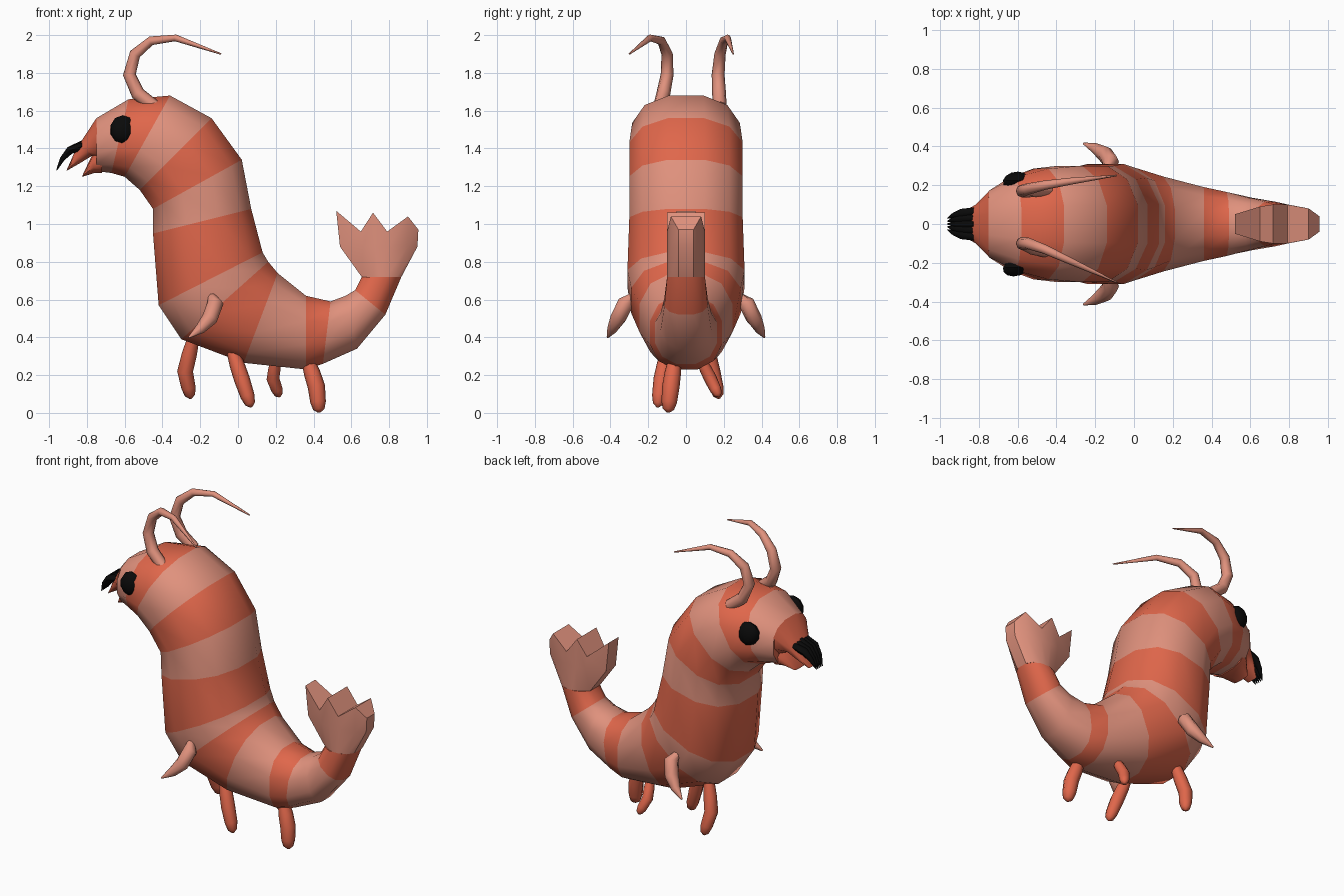
import bpy, bmesh, math
from mathutils import Vector

if "Cube" in bpy.data.objects:
    bpy.data.objects.remove(bpy.data.objects["Cube"])


def material(name, col):
    m = bpy.data.materials.new(name)
    m.diffuse_color = (*col, 1)
    m.use_nodes = True
    m.node_tree.nodes["Principled BSDF"].inputs["Base Color"].default_value = m.diffuse_color
    return m


ORANGE = material("orange shell", (0.745, 0.135, 0.07))
PINK = material("pale pink shell", (0.745, 0.285, 0.205))
BLACK = material("black", (0.003, 0.003, 0.003))


def finish(name, bm, mats, angle=50):
    bmesh.ops.recalc_face_normals(bm, faces=bm.faces)
    me = bpy.data.meshes.new(name)
    bm.to_mesh(me)
    bm.free()
    for m in mats:
        me.materials.append(m)
    ob = bpy.data.objects.new(name, me)
    bpy.context.collection.objects.link(ob)
    bpy.context.view_layer.objects.active = ob
    ob.select_set(True)
    bpy.ops.object.shade_smooth_by_angle(angle=math.radians(angle))
    ob.select_set(False)
    return ob


def loft(name, rings, mats, pick=lambda i: 0, angle=50, caps=(True, True)):
    """Skin closed rings of equal length; pick gives each band's material."""
    bm = bmesh.new()
    vs = [[bm.verts.new(p) for p in r] for r in rings]
    n = len(vs[0])
    for i in range(len(vs) - 1):
        for k in range(n):
            f = bm.faces.new((vs[i][k], vs[i][(k + 1) % n],
                              vs[i + 1][(k + 1) % n], vs[i + 1][k]))
            f.material_index = pick(i)
    if caps[0]:
        bm.faces.new(vs[0])
    if caps[1]:
        bm.faces.new(vs[-1])
    return finish(name, bm, mats, angle)


def section(ax, az, bx, bz, w, n=12):
    """Rounded ring between a back point and a belly point, half width w."""
    a, b = Vector((ax, 0, az)), Vector((bx, 0, bz))
    c, h = (a + b) / 2, (a - b) / 2
    pts = []
    top = math.cos(math.pi / n) ** 0.85
    for k in range(n):
        t = 2 * math.pi * (k + 0.5) / n
        u, v = (math.copysign(abs(q) ** 0.85, q) / top
                for q in (math.cos(t), math.sin(t)))
        pts.append(c + h * u + Vector((0, w * v, 0)))
    return pts


def tube(name, path, radii, mat, sides=8):
    """Tapered tube along a path."""
    path = [Vector(p) for p in path]
    rings = []
    for i, p in enumerate(path):
        d = (path[min(i + 1, len(path) - 1)] - path[max(i - 1, 0)]).normalized()
        s = Vector((0, 1, 0))
        s = (s - d * s.dot(d)).normalized()
        t = d.cross(s)
        rings.append([p + radii[i] * (s * math.cos(a) + t * math.sin(a))
                      for a in (2 * math.pi * k / sides for k in range(sides))])
    return loft(name, rings, [mat], angle=60)


# Striped body: back x, back z, belly x, belly z, half width
body = [(-0.75, 1.56, -0.75, 1.28, 0.17), (-0.58, 1.66, -0.67, 1.27, 0.24),
        (-0.36, 1.68, -0.60, 1.25, 0.285), (-0.14, 1.56, -0.52, 1.18, 0.30),
        (0.02, 1.34, -0.45, 1.08, 0.30), (0.07, 1.08, -0.45, 0.95, 0.30),
        (0.13, 0.85, -0.42, 0.57, 0.31), (0.16, 0.80, -0.30, 0.39, 0.29),
        (0.21, 0.74, 0.03, 0.265, 0.245), (0.36, 0.62, 0.36, 0.23, 0.19),
        (0.49, 0.59, 0.45, 0.26, 0.165), (0.57, 0.62, 0.63, 0.34, 0.135),
        (0.62, 0.65, 0.78, 0.52, 0.115), (0.655, 0.72, 0.865, 0.72, 0.10)]
bands = [1, 0, 1, 0, 1, 0, 1, 0, 1, 0, 1, 1, 0]
loft("body", [section(*r) for r in body], [ORANGE, PINK], lambda i: bands[i])

# Snout and lower jaw
loft("upper_jaw", [section(*r) for r in (
    (-0.75, 1.56, -0.74, 1.34, 0.168), (-0.835, 1.43, -0.775, 1.36, 0.10),
    (-0.87, 1.37, -0.84, 1.32, 0.075), (-0.905, 1.29, -0.91, 1.28, 0.04))], [ORANGE])
loft("lower_jaw", [section(*r) for r in (
    (-0.72, 1.42, -0.72, 1.27, 0.15), (-0.775, 1.36, -0.76, 1.27, 0.115),
    (-0.82, 1.265, -0.825, 1.25, 0.06))], [ORANGE])

# Tail fan: zigzag crown on flattened stations
xs = [0.52, 0.65, 0.715, 0.79, 0.90, 0.955]
tops = [1.07, 0.96, 1.06, 0.96, 1.04, 0.97]
wid = [0.05, 0.09, 0.10, 0.10, 0.08, 0.04]
bm = bmesh.new()
grid = []
for x, zt, w in zip(xs, tops, wid):
    f = (x - 0.52) / 0.435
    cols = [(0.655 + 0.21 * f, 0.72), (0.54 + 0.41 * f, 0.88), (x, zt)]
    grid.append([[bm.verts.new((cx, s * w, cz)) for cx, cz in cols]
                 for s in (-1, 1)])
for i in range(5):
    for s in (0, 1):
        for j in (0, 1):
            bm.faces.new((grid[i][s][j], grid[i + 1][s][j],
                          grid[i + 1][s][j + 1], grid[i][s][j + 1]))
    for j in (0, 2):
        bm.faces.new((grid[i][0][j], grid[i + 1][0][j],
                      grid[i + 1][1][j], grid[i][1][j]))
for g in (grid[0], grid[-1]):
    for j in (0, 1):
        bm.faces.new((g[0][j], g[1][j], g[1][j + 1], g[0][j + 1]))
finish("tail_fan", bm, [PINK], 40)

# Antennae, each sweeping back with its own sideways drift
sweep = [(-0.44, 1.62), (-0.53, 1.69), (-0.575, 1.79), (-0.545, 1.90),
         (-0.46, 1.97), (-0.33, 1.985), (-0.09, 1.90)]
for name, ys in (("antenna_front", (-0.14, -0.12, -0.10, -0.10, -0.13, -0.19, -0.30)),
                 ("antenna_back", (0.18, 0.175, 0.17, 0.18, 0.20, 0.22, 0.25))):
    tube(name, [(x, y, z) for (x, z), y in zip(sweep, ys)],
         (0.035, 0.037, 0.034, 0.03, 0.024, 0.018, 0.004), PINK)

# Eyes and small side fins
for side, label in ((-1, "front"), (1, "back")):
    bm = bmesh.new()
    bmesh.ops.create_uvsphere(bm, u_segments=10, v_segments=6, radius=1)
    for v in bm.verts:
        x, y, z = v.co
        yy = 0.045 * z * side
        v.co = (-0.61 + 0.068 * x + 0.25 * yy, side * 0.225 + yy,
                1.50 + 0.076 * y - 0.2 * abs(yy))
    finish("eye_" + label, bm, [BLACK])
    tube("fin_" + label,
         [(-0.14, side * 0.28, 0.62), (-0.12, side * 0.32, 0.58),
          (-0.15, side * 0.36, 0.50), (-0.20, side * 0.39, 0.445),
          (-0.26, side * 0.415, 0.40)],
         (0.02, 0.043, 0.042, 0.028, 0.005), PINK)

# Four legs with blunt rounded feet
legs = [((-0.235, 0.10, 0.40), (-0.28, 0.14, 0.22), (-0.25, 0.175, 0.075), 0.042),
        ((-0.03, -0.10, 0.33), (0.02, -0.13, 0.18), (0.07, -0.15, 0.03), 0.042),
        ((0.20, 0.08, 0.28), (0.185, 0.13, 0.18), (0.22, 0.175, 0.085), 0.034),
        ((0.37, -0.06, 0.28), (0.415, -0.08, 0.14), (0.43, -0.095, 0.002), 0.046)]
for i, (a, b, c, r) in enumerate(legs):
    a, b, c = Vector(a), Vector(b), Vector(c)
    tube("leg_%d" % (i + 1), [a, (a + b) / 2, b, b.lerp(c, 0.6), b.lerp(c, 0.88), c],
         (r * 0.75, r * 0.95, r, r * 0.9, r * 0.65, r * 0.15), ORANGE)

# Dark bristles on the snout
for i in range(-2, 3):
    tube("bristle_%d" % (i + 3),
         [(-0.82, 0.032 * i, 1.425 - 0.006 * abs(i)), (-0.89, 0.027 * i, 1.39),
          (-0.93, 0.022 * i, 1.345), (-0.96, 0.015 * i, 1.285)],
         (0.022, 0.024, 0.015, 0.003), BLACK, 6)
